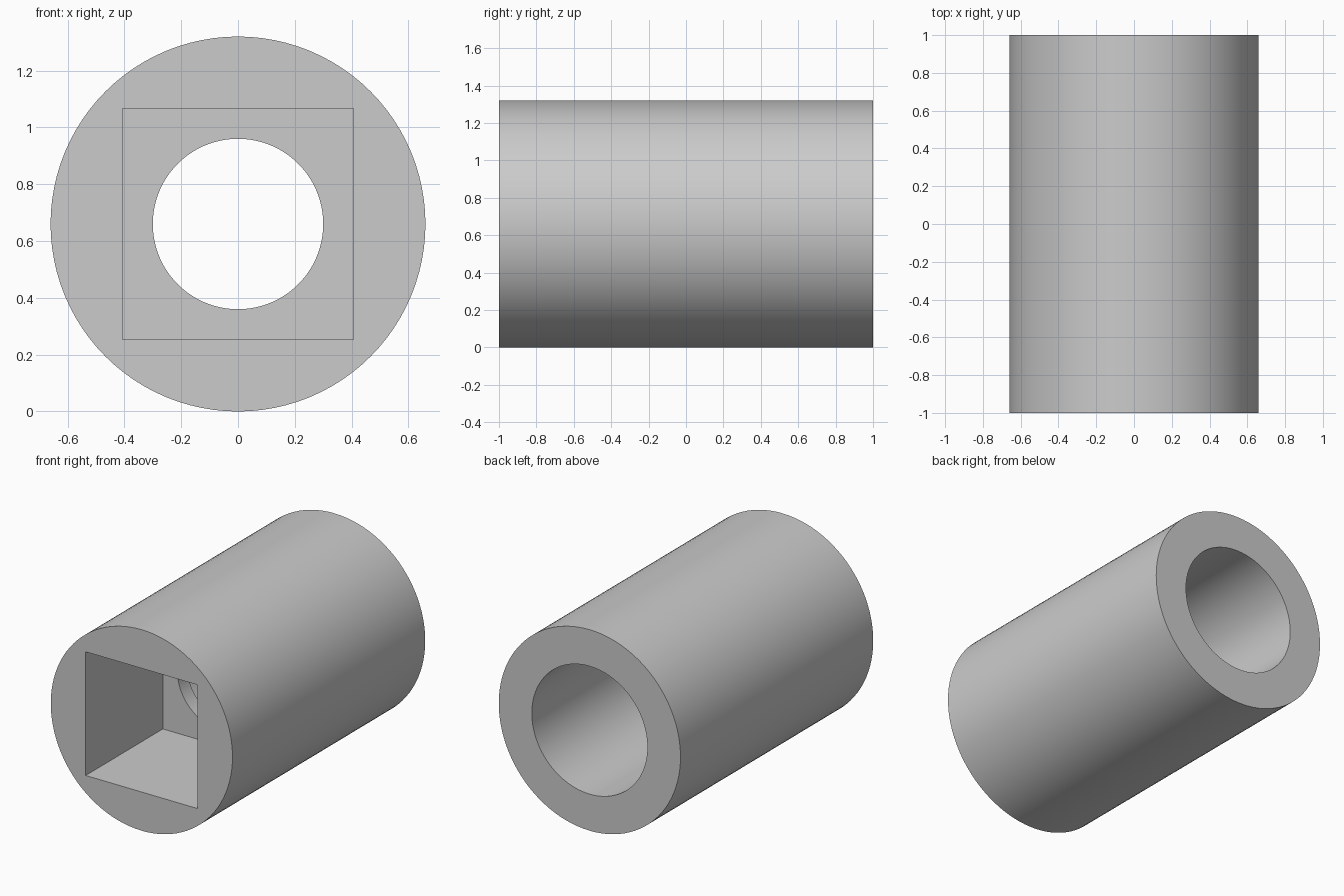
import bpy
import bmesh
from math import cos, sin, pi, radians

cube = bpy.data.objects.get("Cube")
if cube:
    bpy.data.objects.remove(cube, do_unlink=True)

SIDES = 96           # multiple of 8, so the square socket gets true corners
RADIUS = 0.66        # outer radius, also the height of the axis

grey = bpy.data.materials.new("plain grey")
grey.use_nodes = True
colour = (0.6, 0.6, 0.6, 1)
grey.diffuse_color = colour
grey.node_tree.nodes["Principled BSDF"].inputs["Base Color"].default_value = colour


def ring(bm, size, y, square=False):
    """Closed ring of vertices around the y axis, round or square."""
    verts = []
    for i in range(SIDES):
        a = 2 * pi * i / SIDES
        c, s = cos(a), sin(a)
        r = size / max(abs(c), abs(s)) if square else size
        verts.append(bm.verts.new((r * c, y, RADIUS + r * s)))
    return verts


bm = bmesh.new()
rings = [
    # outer wall, back to front
    ring(bm, RADIUS, 1),
    ring(bm, RADIUS, -1),
    # square socket in the front
    ring(bm, 0.406, -1, square=True),
    ring(bm, 0.406, -0.2, square=True),
    # narrow hole through the inner web
    ring(bm, 0.3, -0.2),
    ring(bm, 0.3, -0.1),
    # wide round bore in the back
    ring(bm, 0.42, -0.1),
    ring(bm, 0.42, 1),
]

# Bridge each ring to the next, and the last back to the first
for a, b in zip(rings, rings[1:] + rings[:1]):
    for i in range(SIDES):
        j = (i + 1) % SIDES
        bm.faces.new((a[i], a[j], b[j], b[i]))
bmesh.ops.recalc_face_normals(bm, faces=bm.faces)

mesh = bpy.data.meshes.new("socket_sleeve")
bm.to_mesh(mesh)
bm.free()
mesh.materials.append(grey)
sleeve = bpy.data.objects.new("socket_sleeve", mesh)
bpy.context.collection.objects.link(sleeve)

# Smooth curved walls, sharp rims
bpy.ops.object.select_all(action="DESELECT")
sleeve.select_set(True)
bpy.context.view_layer.objects.active = sleeve
bpy.ops.object.shade_smooth_by_angle(angle=radians(30))
